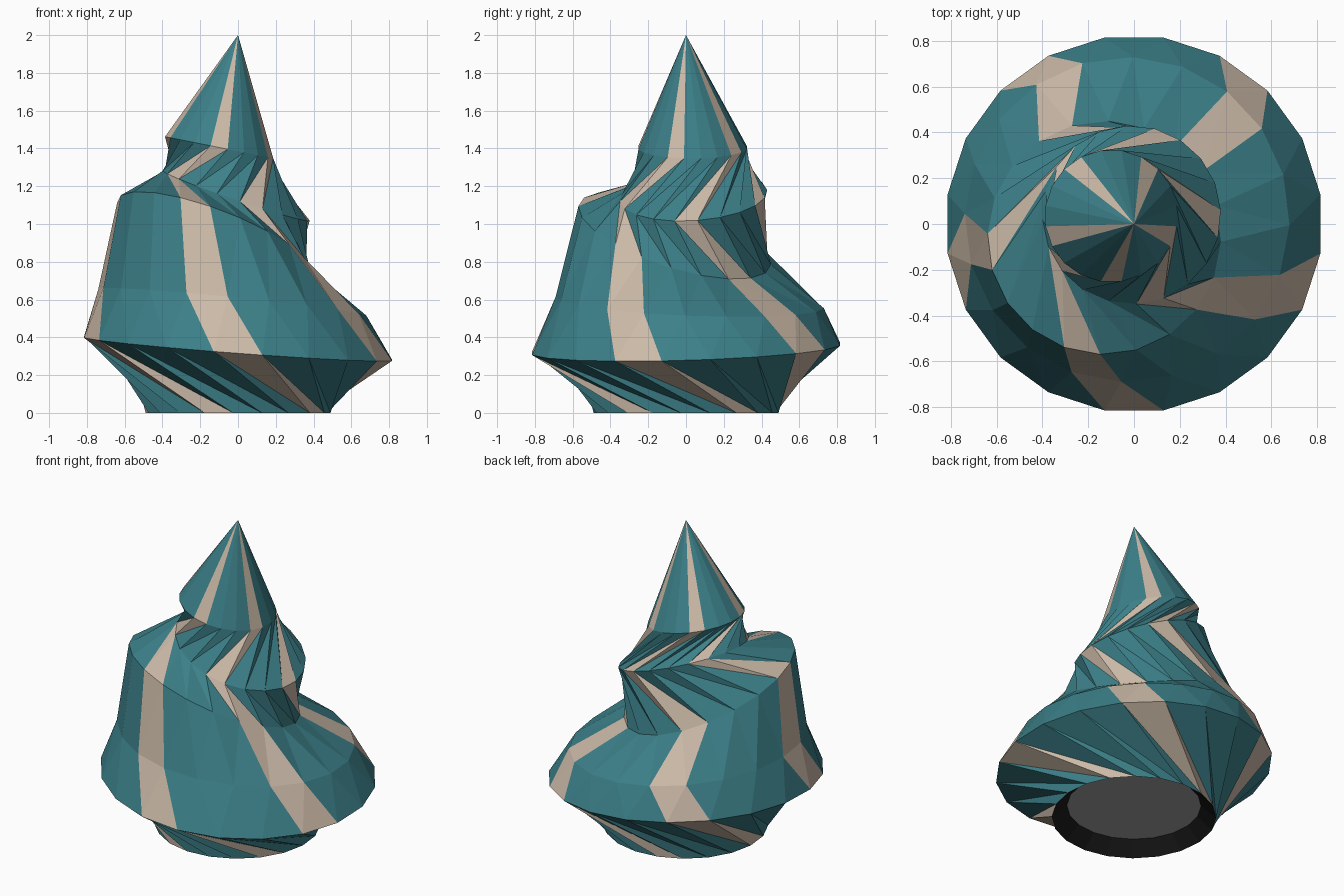
import bpy, bmesh
from math import sin, cos, radians

if "Cube" in bpy.data.objects:
    bpy.data.objects.remove(bpy.data.objects["Cube"])

SIDES = 20


def material(name, rgb):
    m = bpy.data.materials.new(name)
    m.diffuse_color = (*rgb, 1)
    m.use_nodes = True
    m.node_tree.nodes["Principled BSDF"].inputs["Base Color"].default_value = m.diffuse_color
    return m


def ring(bm, cx, cy, r, z, sx=0, sy=0, rot=0):
    """Tilted ring: sx, sy are the slopes of its plane, rot its twist in degrees."""
    out = []
    for k in range(SIDES):
        a = radians(9 + 18 * k + rot)
        dx, dy = r * cos(a), r * sin(a)
        out.append(bm.verts.new((cx + dx, cy + dy, z + sx * dx + sy * dy)))
    return out


def bridge(bm, lo, hi, colour):
    """Join two rings with triangles, splitting on the shorter diagonal."""
    for k in range(SIDES):
        j = (k + 1) % SIDES
        a, b, c, d = lo[k], lo[j], hi[j], hi[k]
        if (a.co - c.co).length <= (b.co - d.co).length:
            tris = ((a, b, c), (a, c, d))
        else:
            tris = ((a, b, d), (b, c, d))
        for t in tris:
            bm.faces.new(t).material_index = colour(k)


def finish(bm, name, mats):
    me = bpy.data.meshes.new(name)
    bm.to_mesh(me)
    bm.free()
    ob = bpy.data.objects.new(name, me)
    bpy.context.collection.objects.link(ob)
    for m in mats:
        me.materials.append(m)
    return ob


teal = material("teal", (0.045, 0.215, 0.25))
tan = material("tan", (0.6, 0.49, 0.39))
black = material("black", (0.01, 0.01, 0.01))
grey = material("grey", (0.35, 0.35, 0.35))


def stripe(k):
    return 1 if k % 4 == 2 else 0


# Twisted striped body: centre x, centre y, radius, height, slope x, slope y, twist
profile = [
    (0, 0, 0.49, 0, 0, 0, 60),
    (0, 0, 0.825, 0.34, -0.075, 0.03, 0),
    (-0.03, 0.02, 0.71, 0.585, -0.1, -0.04, -11),
    (-0.13, -0.06, 0.51, 0.94, -0.35, -0.29, -11),
    (-0.01, 0.04, 0.39, 1.15, -0.34, 0.06, -60),
    (-0.1, 0.035, 0.29, 1.405, -0.2, 0, 0),
]
bm = bmesh.new()
rings = [ring(bm, *p) for p in profile]
for lo, hi in zip(rings, rings[1:]):
    bridge(bm, lo, hi, stripe)

# Pointed tip
apex = bm.verts.new((0, 0, 2))
for k in range(SIDES):
    f = bm.faces.new((rings[-1][k], rings[-1][(k + 1) % SIDES], apex))
    f.material_index = stripe(k)
finish(bm, "twisted_body", [teal, tan])

# Recessed base: dark rim and grey inner disc
bm = bmesh.new()
inner = ring(bm, 0, 0, 0.4, 0.08, rot=60)
outer = ring(bm, 0, 0, 0.49, 0, rot=60)
bridge(bm, inner, outer, lambda k: 0)
bm.faces.new(inner[::-1]).material_index = 1
finish(bm, "base", [black, grey])
